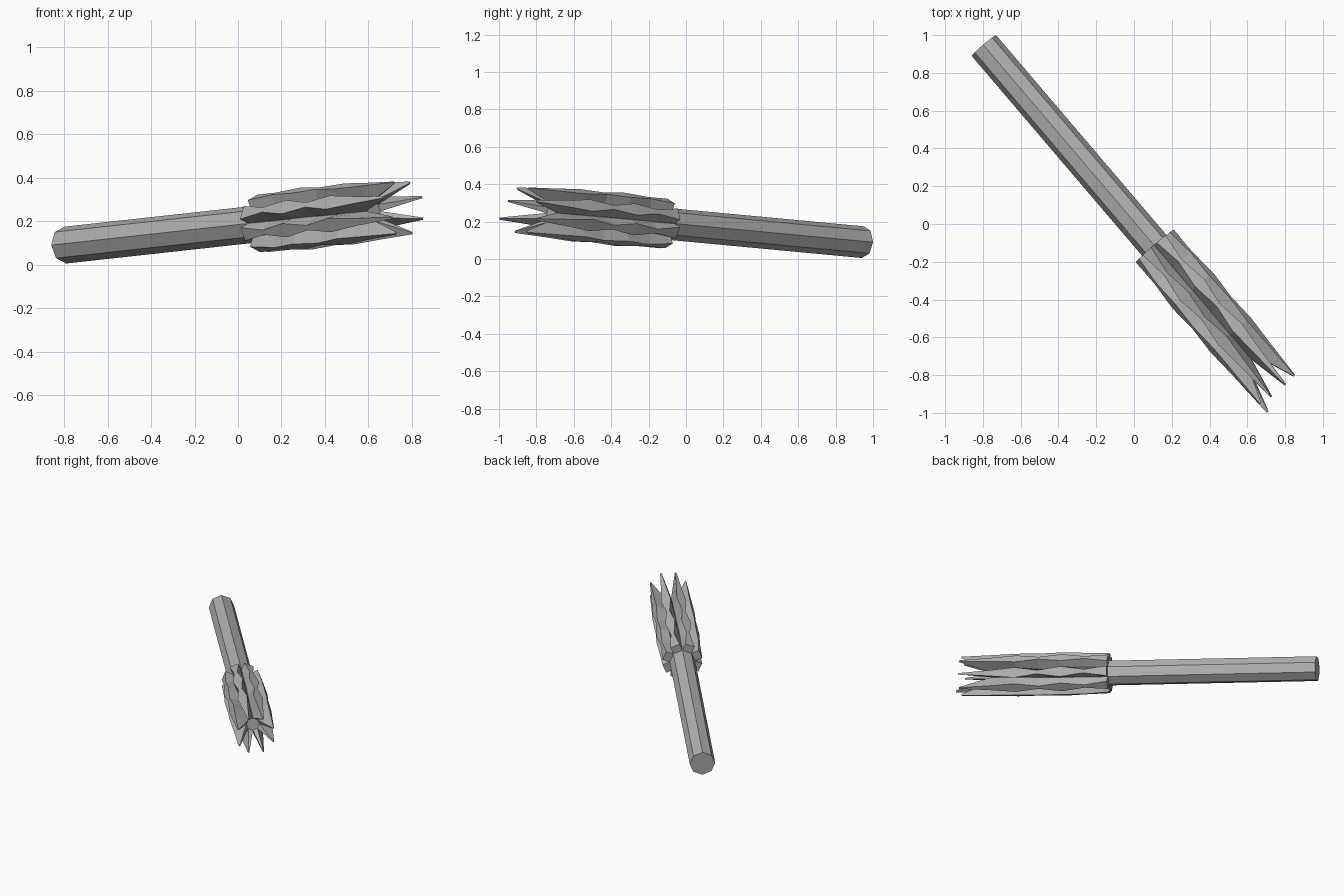
import bpy, bmesh, math
from mathutils import Vector, Matrix

cube = bpy.data.objects.get("Cube")
if cube:
    bpy.data.objects.remove(cube)

steel = bpy.data.materials.new("grey_steel")
steel.use_nodes = True
steel.diffuse_color = (0.45, 0.45, 0.45, 1)
steel.node_tree.nodes["Principled BSDF"].inputs["Base Color"].default_value = (0.45, 0.45, 0.45, 1)

# Frame running along the shaft: local z is the axis, local y is nearly up
axis = Vector((0.91, -1.067, 0.1)).normalized()
side = Vector((-axis.y, axis.x, 0)).normalized()
frame = Matrix((side, axis.cross(side), axis)).transposed().to_4x4()
frame.translation = (-0.795, 0.945, 0.09)


def loft(name, rings):
    """Skin a list of equal-sized vertex rings and cap both ends."""
    bm = bmesh.new()
    loops = [[bm.verts.new(p) for p in ring] for ring in rings]
    n = len(loops[0])
    for a, b in zip(loops, loops[1:]):
        for i in range(n):
            j = (i + 1) % n
            bm.faces.new((a[i], a[j], b[j], b[i]))
    bm.faces.new(loops[0][::-1])
    bm.faces.new(loops[-1])
    bmesh.ops.recalc_face_normals(bm, faces=bm.faces)
    mesh = bpy.data.meshes.new(name)
    bm.to_mesh(mesh)
    bm.free()
    mesh.materials.append(steel)
    obj = bpy.data.objects.new(name, mesh)
    obj.matrix_world = frame
    bpy.context.collection.objects.link(obj)


def octagon(radius, z):
    return [(radius * math.cos(k * math.pi / 4), radius * math.sin(k * math.pi / 4), z)
            for k in range(8)]


# Eight-sided shaft, tapering to a small nose inside the head
loft("shaft", [octagon(r, z) for r, z in ((0.085, 0), (0.085, 1.71), (0.045, 2.19))])

# Flange stations: distance, outer radius, outer half width, inner radius, inner half width
STATIONS = [
    (1.40, 0.130, 0.033, 0.076, 0.032),
    (1.555, 0.137, 0.012, 0.076, 0.032),
    (1.71, 0.141, 0.034, 0.076, 0.032),
    (1.865, 0.139, 0.012, 0.064, 0.027),
    (2.02, 0.138, 0.034, 0.052, 0.022),
    (2.19, 0.134, 0.019, 0.040, 0.017),
]

# Eight notched flanges, each ending in a spike; one spike is a little longer
for k in range(8):
    turn = Matrix.Rotation(math.pi / 8 + k * math.pi / 4, 3, "Z")
    tip = (2.455 if k == 4 else 2.40, 0.130, 0.005, 0.120, 0.003)
    rings = []
    for z, ro, wo, ri, wi in STATIONS + [tip]:
        rings.append([turn @ Vector(p) for p in
                      ((ro, wo, z), (ro, -wo, z), (ri, -wi, z), (ri, wi, z))])
    loft("flange_%d" % (k + 1), rings)
